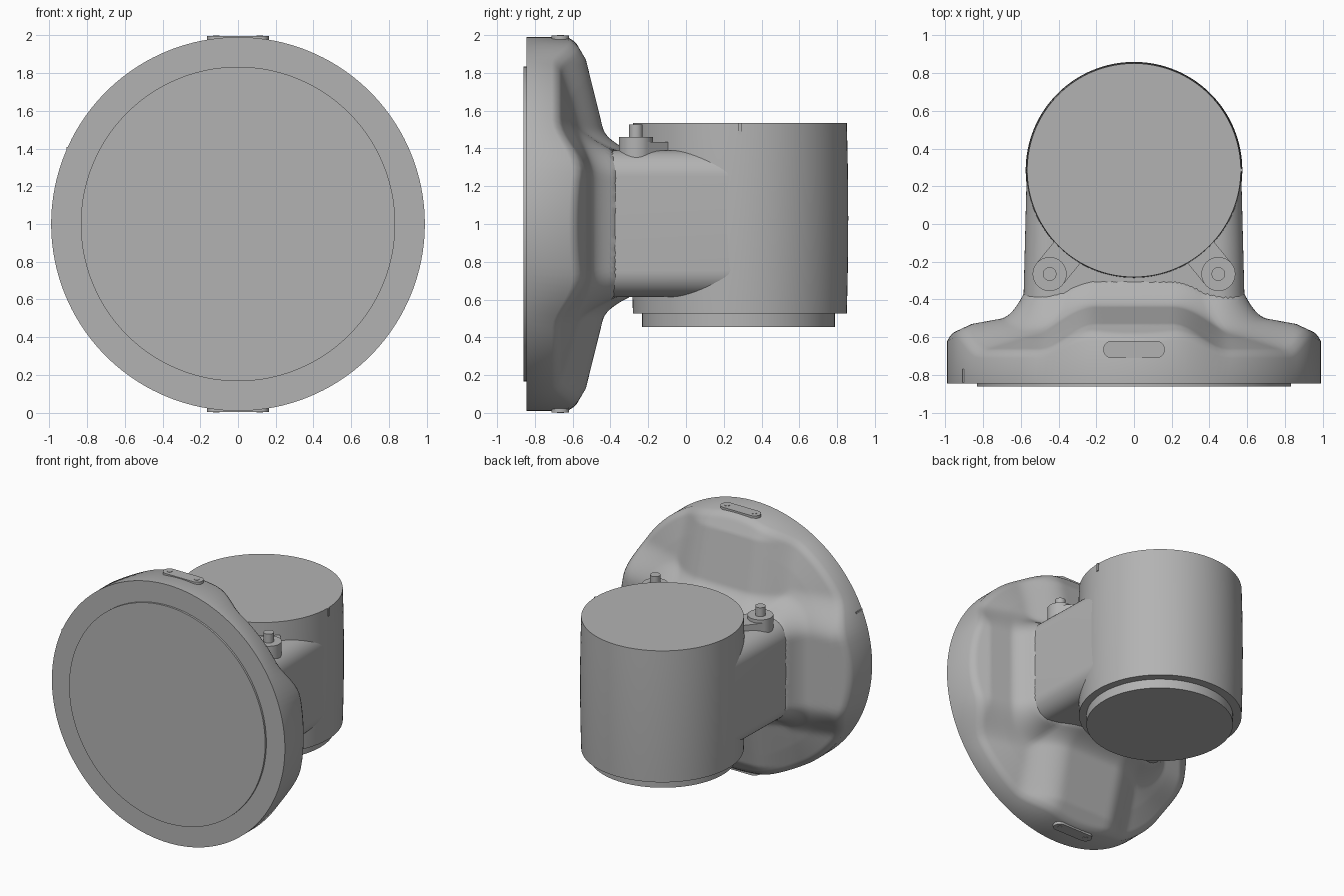
import bpy, bmesh
from math import sin, cos, pi, hypot, radians
from mathutils import Vector

if "Cube" in bpy.data.objects:
    bpy.data.objects.remove(bpy.data.objects["Cube"], do_unlink=True)

grey = bpy.data.materials.new("satin_grey")
grey.use_nodes = True
grey.diffuse_color = (0.45, 0.45, 0.45, 1)
grey.node_tree.nodes["Principled BSDF"].inputs["Base Color"].default_value = (0.45, 0.45, 0.45, 1)


def loft(name, rings):
    """Skin closed rings of points and cap both ends."""
    bm = bmesh.new()
    loops = [[bm.verts.new(p) for p in ring] for ring in rings]
    n = len(loops[0])
    for a, b in zip(loops, loops[1:]):
        for i in range(n):
            j = (i + 1) % n
            bm.faces.new((a[i], a[j], b[j], b[i]))
    bm.faces.new(loops[0])
    bm.faces.new(loops[-1])
    bmesh.ops.recalc_face_normals(bm, faces=bm.faces)
    mesh = bpy.data.meshes.new(name)
    bm.to_mesh(mesh)
    bm.free()
    mesh.materials.append(grey)
    obj = bpy.data.objects.new(name, mesh)
    bpy.context.collection.objects.link(obj)
    bpy.ops.object.select_all(action="DESELECT")
    obj.select_set(True)
    bpy.context.view_layer.objects.active = obj
    bpy.ops.object.shade_smooth_by_angle(angle=radians(32))
    return obj


def stadium(half_x, half_y, radius, steps=12):
    """Rectangle outline with rounded corners."""
    pts = []
    for k, (sx, sy) in enumerate(((1, 1), (-1, 1), (-1, -1), (1, -1))):
        for i in range(steps + 1):
            a = (k + i / steps) * pi / 2
            pts.append((sx * (half_x - radius) + radius * cos(a),
                        sy * (half_y - radius) + radius * sin(a)))
    return pts


def upright(name, x, y, levels, n=96):
    """Round part along z; levels are (z, radius)."""
    return loft(name, [[(x + r * cos(2 * pi * i / n), y + r * sin(2 * pi * i / n), z)
                        for i in range(n)] for z, r in levels])


def block(name, centre, along, half_len, half_wid, z0, z1):
    """Box turned so that its length follows a horizontal direction."""
    c, d = Vector(centre), Vector(along).normalized()
    s = Vector((-d.y, d.x))
    flat = [c + d * (u * half_len) + s * (v * half_wid)
            for u, v in ((1, 1), (-1, 1), (-1, -1), (1, -1))]
    return loft(name, [[(p.x, p.y, z) for p in flat] for z in (z0, z1)])


def fade(v, full, none):
    t = min(max((v - full) / (none - full), 0), 1)
    return 1 - t * t * (3 - 2 * t)


def ramp(v, pts):
    """Piecewise linear profile, extended at its ends."""
    for (a, ya), (b, yb) in zip(pts, pts[1:]):
        if v <= b or b == pts[-1][0]:
            return ya + (yb - ya) * (v - a) / (b - a)


NECK_X, NECK_Z, NECK_R = 0.585, 0.388, 0.14


def flange_back(x, z):
    """Height of the flange back: four arms, low corners, fillet at the neck."""
    u, w, r = abs(x), abs(z), hypot(x, z)
    low = ramp(r, ((0.65, -0.55), (0.82, -0.61), (0.99, -0.68)))
    tall = ramp(w, ((0.385, -0.41), (0.87, -0.53), (0.99, -0.60)))
    side = ramp(u, ((0.585, -0.48), (0.86, -0.53), (0.99, -0.59)))
    y = low + max(fade(u, 0.2, 0.5) * (tall - low), fade(w, 0.26, 0.55) * (side - low), 0)
    qx, qz = u - NECK_X + NECK_R, w - NECK_Z + NECK_R
    d = hypot(max(qx, 0), max(qz, 0)) + min(max(qx, qz), 0) - NECK_R
    y += 0.11 * min(max(1 - d / 0.12, 0), 1) ** 2
    return y - 0.03 * max((r - 0.95) / 0.04, 0) ** 2


# Flange with sculpted back
N, RINGS, R = 160, 52, 0.99
angles = [2 * pi * i / N for i in range(N)]
rings = []
for k in range(RINGS + 1):
    r = 0.3 + (R - 0.3) * k / RINGS
    rings.append([(r * cos(a), flange_back(r * cos(a), r * sin(a)), 1 + r * sin(a)) for a in angles])
rings.append([(R * cos(a), -0.845, 1 + R * sin(a)) for a in angles])
loft("flange", rings)

# Raised front face
loft("front_face", [[(0.833 * cos(a), y, 1 + 0.833 * sin(a)) for a in angles] for y in (-0.83, -0.86)])

# Neck joining flange and barrel
loft("neck", [[(x, y, 1.002 + z) for x, z in stadium(hx, NECK_Z, NECK_R)]
              for y, hx in ((-0.6, NECK_X), (-0.38, NECK_X), (0.285, 0.568))])

# Barrel with a slight bulge, and its lower plate
barrel = [(0.525 + 1.01 * k / 12, 0.574 - 0.008 * (k / 6 - 1) ** 2) for k in range(13)]
upright("barrel", 0, 0.285, barrel, 128)
upright("lower_plate", 0, 0.278, [(0.455, 0.51), (0.54, 0.51)], 128)

# Pivot lugs on the neck
for side, label in ((1, "left"), (-1, "right")):
    px, py = side * 0.447, -0.265
    d = Vector((-side * 0.63, 0.77)).normalized()
    upright(label + "_lug_disc", px, py, [(1.35, 0.09), (1.46, 0.09)], 40)
    upright(label + "_lug_pin", px, py, [(1.45, 0.036), (1.528, 0.036)], 32)
    block(label + "_lug_arm", (px + d.x * 0.08, py + d.y * 0.08), d, 0.08, 0.09, 1.37, 1.435)

# Rim tabs with screws, top and bottom
for sign, label in ((1, "top"), (-1, "bottom")):
    loft(label + "_tab", [[(x, -0.665 + y, 1 + sign * h) for x, y in stadium(0.163, 0.046, 0.0459)]
                          for h in (0.95, 0.997)])
    for sx in (-1, 1):
        upright(label + "_screw", sx * 0.115, -0.665,
                [(1 + sign * 0.98, 0.018), (1 + sign * 1.0, 0.018)], 20)

# Small index marks on barrel and flange rim
block("barrel_mark", (0.569, 0.285), (1, 0), 0.006, 0.008, 1.475, 1.534)
block("rim_mark", (-0.905, -0.805), (0, 1), 0.036, 0.004, 1.38, 1.408)
